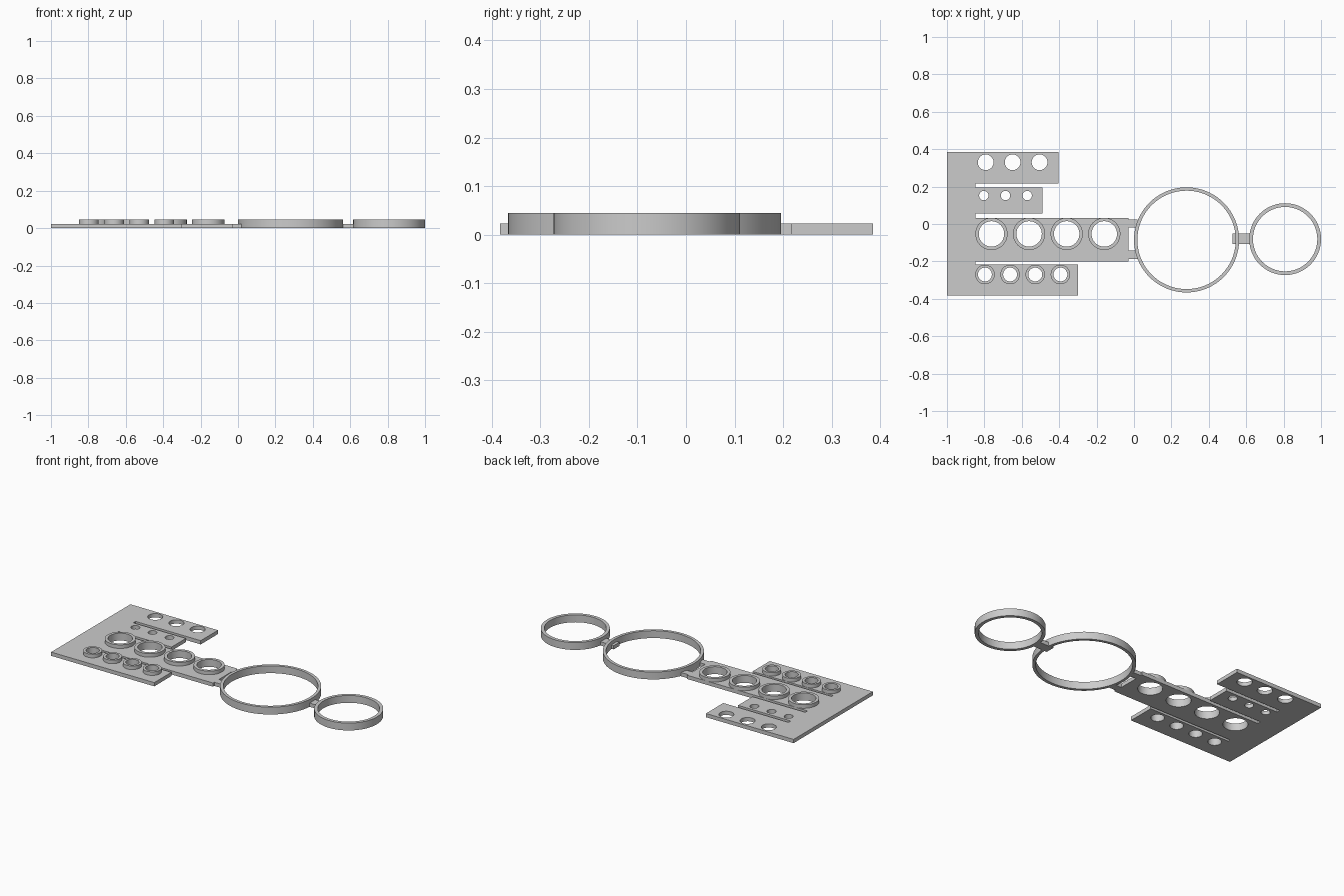
import bpy, bmesh, math

cube = bpy.data.objects.get("Cube")
if cube:
    bpy.data.objects.remove(cube, do_unlink=True)

PLATE, TALL = 0.023, 0.045

grey = bpy.data.materials.new("plain_grey")
grey.use_nodes = True
colour = (0.6, 0.6, 0.6, 1)
grey.diffuse_color = colour
grey.node_tree.nodes["Principled BSDF"].inputs["Base Color"].default_value = colour


def circle(x, y, r, n=64):
    return [(x + r * math.cos(math.tau * i / n), y + r * math.sin(math.tau * i / n))
            for i in range(n)]


def rect(x0, x1, y0, y1):
    return [(x0, y0), (x1, y0), (x1, y1), (x0, y1)]


def extruded(name, outlines, z0, z1):
    """Flat shape with inner outlines as holes, raised from z0 to z1."""
    curve = bpy.data.curves.new(name + "_outline", "CURVE")
    curve.dimensions = "2D"
    curve.fill_mode = "BOTH"
    curve.extrude = (z1 - z0) / 2
    for pts in outlines:
        spline = curve.splines.new("POLY")
        spline.points.add(len(pts) - 1)
        for point, (x, y) in zip(spline.points, pts):
            point.co = (x, y, 0, 1)
        spline.use_cyclic_u = True
    helper = bpy.data.objects.new(name + "_helper", curve)
    bpy.context.collection.objects.link(helper)
    deps = bpy.context.evaluated_depsgraph_get()
    mesh = bpy.data.meshes.new_from_object(helper.evaluated_get(deps))
    bpy.data.objects.remove(helper, do_unlink=True)
    bm = bmesh.new()
    bm.from_mesh(mesh)
    bmesh.ops.remove_doubles(bm, verts=bm.verts, dist=1e-5)
    bmesh.ops.translate(bm, verts=bm.verts, vec=(0, 0, (z0 + z1) / 2))
    bmesh.ops.recalc_face_normals(bm, faces=bm.faces)
    bm.to_mesh(mesh)
    bm.free()
    mesh.name = name
    mesh.materials.clear()
    mesh.materials.append(grey)
    obj = bpy.data.objects.new(name, mesh)
    bpy.context.collection.objects.link(obj)
    bpy.ops.object.select_all(action="DESELECT")
    obj.select_set(True)
    bpy.context.view_layer.objects.active = obj
    bpy.ops.object.shade_smooth_by_angle(angle=math.radians(30))
    return obj


# Comb-shaped plate: a spine with four fingers (tip x, low y, high y)
fingers = [(-0.30, -0.383, -0.217), (-0.03, -0.2, 0.033),
           (-0.49, 0.055, 0.195), (-0.405, 0.217, 0.385)]
root = -0.848
outline = [(-1, -0.383)]
for i, (tip, low, high) in enumerate(fingers):
    if i > 0:
        outline.append((root, low))
    outline += [(tip, low), (tip, high)]
    if i < len(fingers) - 1:
        outline.append((root, high))
outline.append((-1, 0.385))

# Rows of holes: first x, spacing, y, hole radius, count, rim radius (0 for none)
rows = [(-0.793, 0.144, 0.33, 0.042, 3, 0),
        (-0.803, 0.116, 0.152, 0.025, 3, 0),
        (-0.762, 0.201, -0.053, 0.068, 4, 0.086),
        (-0.797, 0.1345, -0.27, 0.037, 4, 0.052)]
holes = []
for r, (x, step, y, hole, count, rim) in enumerate(rows):
    for i in range(count):
        cx = x + i * step
        holes.append(circle(cx, y, hole))
        if rim:
            size = "large" if rim > 0.06 else "small"
            extruded(f"{size}_rim_{i + 1}", [circle(cx, y, rim), circle(cx, y, hole)],
                     PLATE, TALL)
extruded("comb_plate", [outline] + holes, 0, PLATE)

# Two big hoops at the end
extruded("large_hoop", [circle(0.281, -0.085, 0.281, 128), circle(0.281, -0.085, 0.263, 128)], 0, TALL)
extruded("small_hoop", [circle(0.808, -0.081, 0.192, 96), circle(0.808, -0.081, 0.172, 96)], 0, TALL)

# Links between plate and hoops
extruded("hoop_link", [rect(0.527, 0.625, -0.108, -0.052)], 0, PLATE)
extruded("back_tab", [rect(-0.03, 0.018, -0.02, 0.023)], 0, PLATE)
extruded("front_tab", [rect(-0.03, 0.018, -0.187, -0.143)], 0, PLATE)
